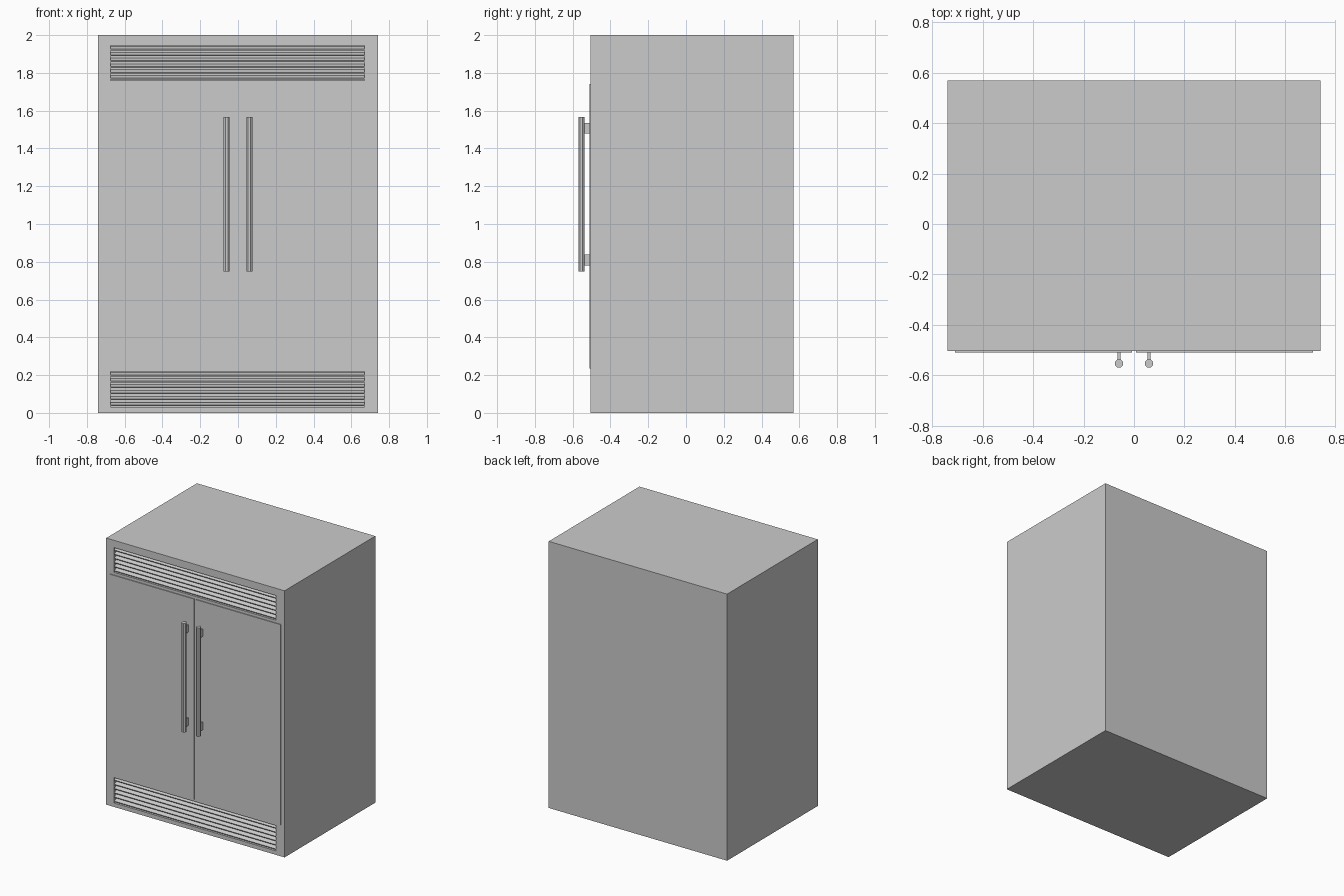
import bpy, math

if "Cube" in bpy.data.objects:
    bpy.data.objects.remove(bpy.data.objects["Cube"])

FRONT, BACK = -0.505, 0.57
GX0, GX1 = -0.675, 0.67
GRILLES = {"lower": (0.03, 0.22), "upper": (1.76, 1.945)}
DEPTH = 0.04


def box(name, x0, x1, y0, y1, z0, z1):
    bpy.ops.mesh.primitive_cube_add(
        size=1, location=((x0 + x1) / 2, (y0 + y1) / 2, (z0 + z1) / 2))
    ob = bpy.context.object
    ob.name = name
    ob.scale = (x1 - x0, y1 - y0, z1 - z0)
    bpy.ops.object.transform_apply(location=False, rotation=False, scale=True)
    return ob


# Cabinet with two recessed grille openings
cabinet = box("cabinet", -0.74, 0.74, FRONT, BACK, 0, 2)
for key, (z0, z1) in GRILLES.items():
    cutter = box(key + "_cutter", GX0, GX1, FRONT - 0.05, FRONT + DEPTH, z0, z1)
    cutter.hide_render = True
    mod = cabinet.modifiers.new("recess", 'BOOLEAN')
    mod.operation = 'DIFFERENCE'
    mod.solver = 'EXACT'
    mod.object = cutter
    bpy.context.view_layer.objects.active = cabinet
    bpy.ops.object.modifier_apply(modifier=mod.name)
    bpy.data.objects.remove(cutter)

# Sloping louvre slats
SLATS = 6
for key, (z0, z1) in GRILLES.items():
    pitch = (z1 - z0) / SLATS
    for i in range(SLATS):
        z = z0 + pitch * (i + 0.5)
        slat = box(f"{key}_louvre_{i + 1}", GX0, GX1,
                   FRONT + 0.003, FRONT + 0.035, z - 0.004, z + 0.004)
        slat.rotation_euler.x = math.radians(25)

# Doors with bar handles on brackets
for side, s in (("left", -1), ("right", 1)):
    xs = sorted((s * 0.008, s * 0.71))
    box(side + "_door", xs[0], xs[1], -0.511, FRONT + 0.002, 0.235, 1.74)
    x = s * 0.06
    bpy.ops.mesh.primitive_cylinder_add(
        vertices=8, radius=0.0175, depth=0.817, location=(x, -0.554, 1.158),
        rotation=(0, 0, math.radians(22.5)))
    bpy.context.object.name = side + "_handle_bar"
    for part, z0, z1 in (("lower", 0.78, 0.838), ("upper", 1.48, 1.535)):
        box(f"{side}_handle_{part}_bracket", x - 0.006, x + 0.006,
            -0.545, -0.508, z0, z1)
